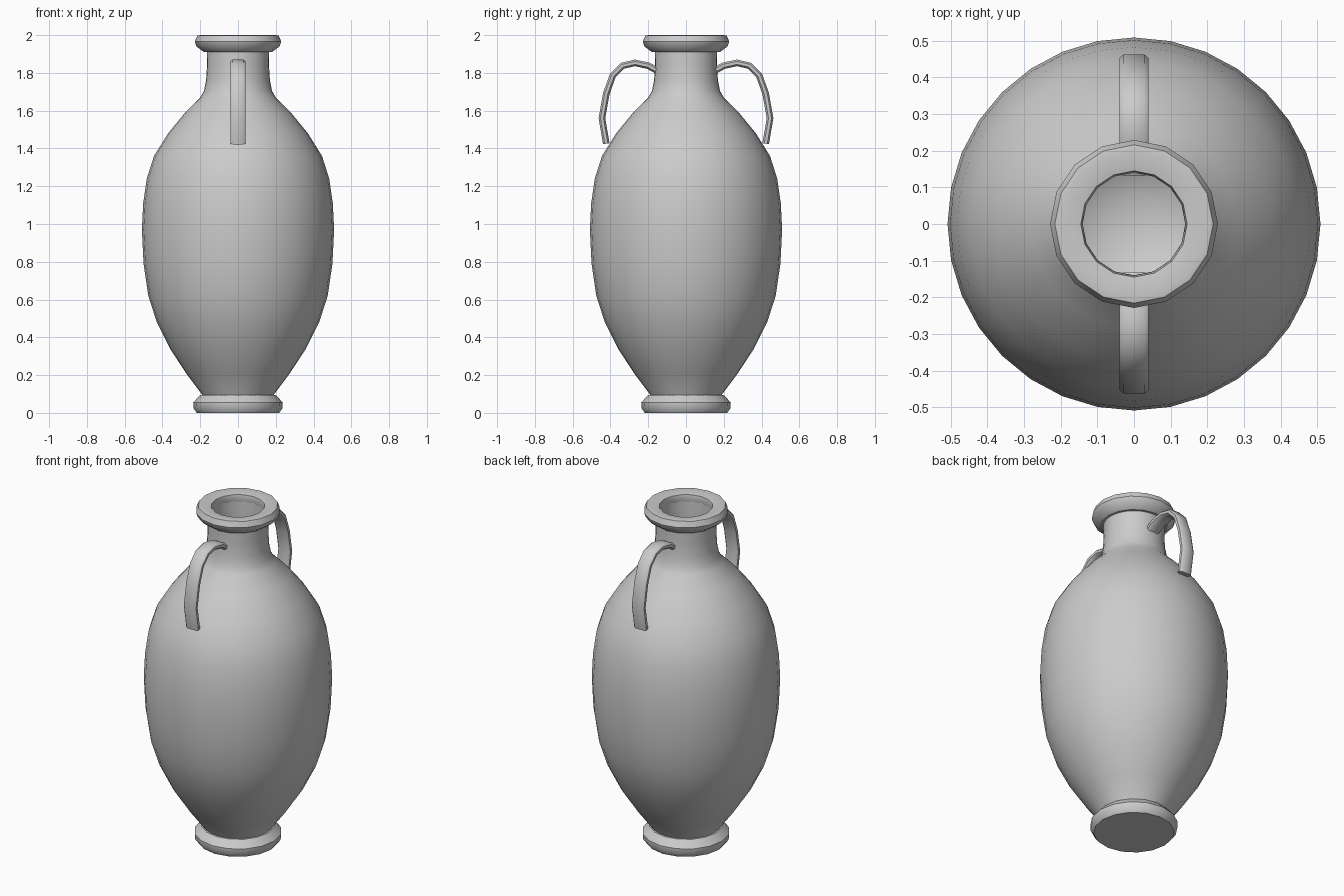
import bpy, bmesh
from math import cos, sin, pi, radians
from mathutils import Vector

if "Cube" in bpy.data.objects:
    bpy.data.objects.remove(bpy.data.objects["Cube"])


def finish(name, bm, angle=35):
    bmesh.ops.remove_doubles(bm, verts=bm.verts, dist=1e-5)
    bmesh.ops.recalc_face_normals(bm, faces=bm.faces)
    mesh = bpy.data.meshes.new(name)
    bm.to_mesh(mesh)
    bm.free()
    ob = bpy.data.objects.new(name, mesh)
    bpy.context.collection.objects.link(ob)
    bpy.ops.object.select_all(action='DESELECT')
    ob.select_set(True)
    bpy.context.view_layer.objects.active = ob
    bpy.ops.object.shade_smooth_by_angle(angle=radians(angle))
    return ob


def lathe(name, profile, sides, angle=35):
    bm = bmesh.new()
    verts = [bm.verts.new((r, 0, z)) for r, z in profile]
    edges = [bm.edges.new(p) for p in zip(verts, verts[1:])]
    bmesh.ops.spin(bm, geom=verts + edges, cent=(0, 0, 0), axis=(0, 0, 1),
                   angle=2 * pi, steps=sides, use_merge=True)
    return finish(name, bm, angle)


def sweep(name, path, width, thick, side):
    # rounded flat strap swept along a path in the y-z plane
    section = [(1, .45), (.7, 1), (-.7, 1), (-1, .45),
               (-1, -.45), (-.7, -1), (.7, -1), (1, -.45)]
    pts = [Vector((0, side * y, z)) for y, z in path]
    bm = bmesh.new()
    rings = []
    for i, p in enumerate(pts):
        t = (pts[min(i + 1, len(pts) - 1)] - pts[max(i - 1, 0)]).normalized()
        n = Vector((0, -t.z, t.y))
        rings.append([bm.verts.new(p + Vector((u * width / 2, 0, 0)) + n * v * thick / 2)
                      for u, v in section])
    for a, b in zip(rings, rings[1:]):
        for i in range(8):
            j = (i + 1) % 8
            bm.faces.new((a[i], a[j], b[j], b[i]))
    bm.faces.new(rings[0])
    bm.faces.new(rings[-1])
    return finish(name, bm, 50)


# hollow body: outside from foot to neck, then back down the inside
outer = [(0, .05), (.17, .05), (.185, .09), (.275, .21), (.36, .34), (.43, .48),
         (.475, .62), (.5, .79), (.509, .97), (.502, 1.11), (.483, 1.24),
         (.445, 1.36), (.37, 1.48), (.28, 1.59), (.2, 1.67), (.18, 1.705),
         (.169, 1.76), (.164, 1.84), (.166, 1.94)]
inner = [(.145, 1.96), (.143, 1.84), (.148, 1.76), (.175, 1.66), (.34, 1.475),
         (.455, 1.24), (.482, .97), (.45, .62), (.335, .34), (.25, .21),
         (.16, .13), (.08, .1), (0, .09)]
lathe("vase_body", outer + inner, 32, 45)

# flared lip
lathe("rim", [(.16, 1.91), (.18, 1.91), (.22, 1.94), (.229, 1.965), (.216, 1.997),
              (.2, 2.0), (.145, 1.99), (.14, 1.965), (.16, 1.91)], 16)

# base ring
lathe("foot", [(0, 0), (.218, 0), (.236, .025), (.237, .055), (.2, .095),
               (.17, .097), (0, .08)], 16)

# pair of strap handles from neck to shoulder
path = [(.14, 1.805), (.2, 1.838), (.27, 1.853), (.335, 1.838), (.388, 1.785),
        (.422, 1.69), (.445, 1.56), (.422, 1.425)]
sweep("handle_front", path, .08, .035, -1)
sweep("handle_back", path, .08, .035, 1)
